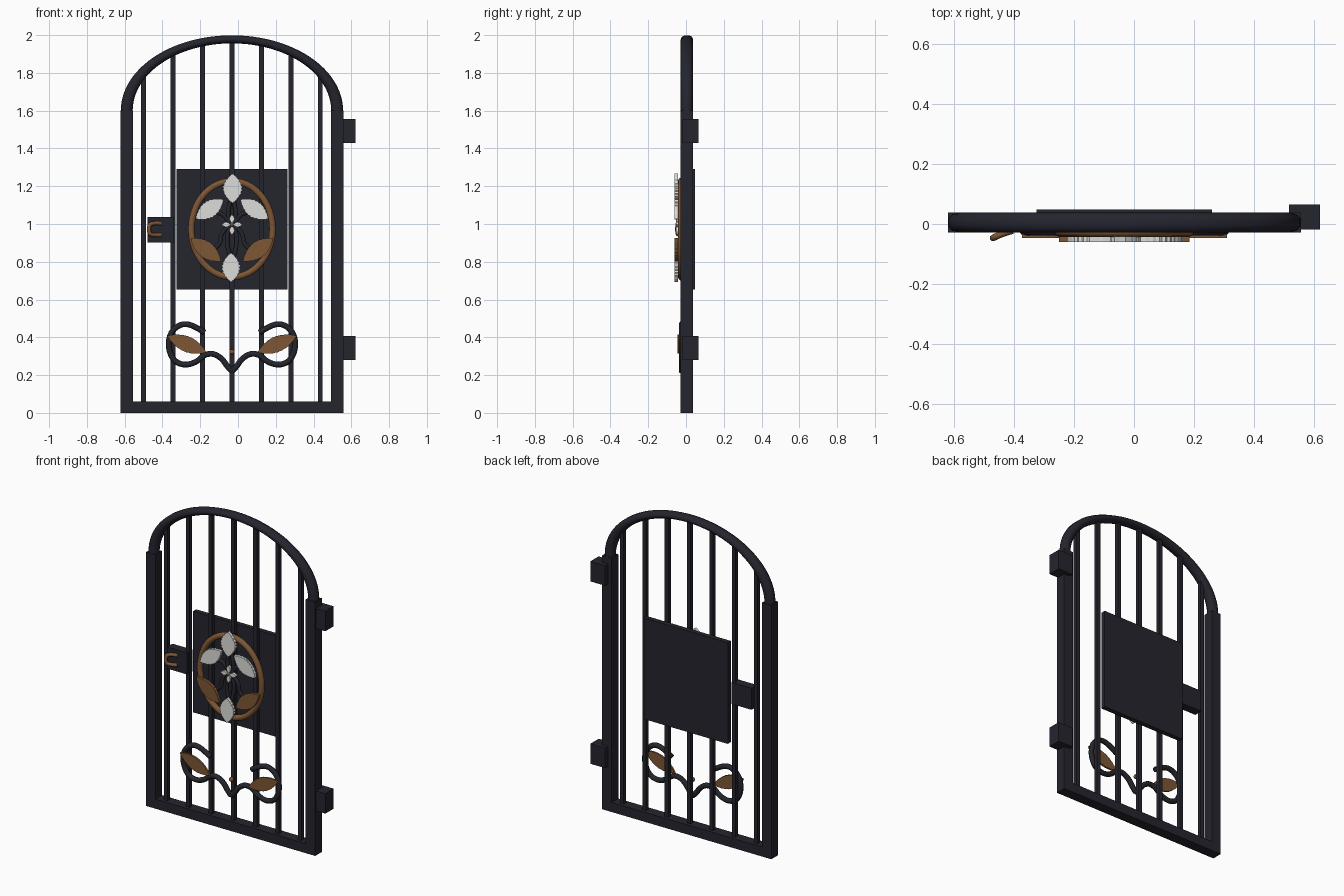
import bpy, bmesh, math
from mathutils import Vector

cube = bpy.data.objects.get("Cube")
if cube:
    bpy.data.objects.remove(cube)

CX, CY = -0.032, 0.005      # middle of the gate leaf


def material(name, rgb):
    m = bpy.data.materials.new(name)
    m.use_nodes = True
    m.diffuse_color = (*rgb, 1)
    m.node_tree.nodes["Principled BSDF"].inputs["Base Color"].default_value = (*rgb, 1)
    return m


iron = material("dark iron", (0.018, 0.018, 0.027))
copper = material("copper", (0.21, 0.095, 0.035))
white = material("white enamel", (0.72, 0.72, 0.71))


def link(name, data, mat):
    data.materials.append(mat)
    ob = bpy.data.objects.new(name, data)
    bpy.context.collection.objects.link(ob)
    return ob


def finish(name, bm, mat):
    bmesh.ops.recalc_face_normals(bm, faces=bm.faces)
    me = bpy.data.meshes.new(name)
    bm.to_mesh(me)
    bm.free()
    return link(name, me, mat)


def box(name, x, y, z, mat=iron):
    """Box from (low, high) pairs along each axis."""
    bm = bmesh.new()
    bmesh.ops.create_cube(bm, size=1)
    for v in bm.verts:
        v.co = [r[0] if c < 0 else r[1] for c, r in zip(v.co, (x, y, z))]
    return finish(name, bm, mat)


def tube(name, points, radius, mat=iron, closed=False, smooth=True):
    """Round rod along the given points."""
    cu = bpy.data.curves.new(name, "CURVE")
    cu.dimensions = "3D"
    cu.bevel_depth = radius
    cu.bevel_resolution = 3
    cu.use_fill_caps = True
    sp = cu.splines.new("NURBS" if smooth else "POLY")
    sp.points.add(len(points) - 1)
    for p, co in zip(sp.points, points):
        p.co = (*co, 1)
    sp.use_cyclic_u = closed
    sp.use_endpoint_u = True
    sp.order_u = 3
    sp.resolution_u = 8
    sp.use_smooth = True
    return link(name, cu, mat)


def leaf(name, base, tip, width, front, back, mat, teeth=0.0, steps=18):
    """Flat pointed leaf between two (x, z) points, with a toothed edge."""
    a, b = Vector(base), Vector(tip)
    side = Vector((a.y - b.y, b.x - a.x)).normalized()
    outline = []
    for s in (1, -1):
        for i in range(steps):
            t = i / steps if s > 0 else 1 - i / steps
            w = width / 2 * math.sin(math.pi * t) ** 0.85 * (1 + teeth * (-1) ** i)
            outline.append(a.lerp(b, t) + side * w * s)
    bm = bmesh.new()
    face = bm.faces.new([bm.verts.new((p.x, front, p.y)) for p in outline])
    ext = bmesh.ops.extrude_face_region(bm, geom=[face])["geom"]
    bmesh.ops.translate(bm, vec=(0, back - front, 0),
                        verts=[g for g in ext if isinstance(g, bmesh.types.BMVert)])
    return finish(name, bm, mat)


def ball(name, co, r, mat):
    bm = bmesh.new()
    bmesh.ops.create_uvsphere(bm, u_segments=16, v_segments=10, radius=r)
    bmesh.ops.translate(bm, verts=bm.verts, vec=co)
    for f in bm.faces:
        f.smooth = True
    return finish(name, bm, mat)


# Frame: posts, bottom rail and arch flattened in height
HALF, T, SPRING, SQUASH = 0.557, 0.033, 1.6, 0.678
depth = (CY - T, CY + T)
for label, s in (("left", 1), ("right", -1)):
    c = CX + s * HALF
    box(label + "_post", (c - T, c + T), depth, (0, SPRING))
box("bottom_rail", (CX - HALF, CX + HALF), depth, (0, 0.06))
arc = [math.pi * i / 48 for i in range(49)]
arch = tube("arch", [(HALF * math.cos(t), 0, HALF * math.sin(t)) for t in arc], T, smooth=False)
arch.location = (CX, CY, SPRING)
arch.scale.z = SQUASH

# Upright bars reaching into the arch
for i in range(-3, 4):
    dx = i * 0.156
    top = SPRING + SQUASH * math.sqrt(HALF ** 2 - dx ** 2)
    box(f"bar_{i + 4}", (CX + dx - 0.0125, CX + dx + 0.0125),
        (CY - 0.0125, CY + 0.0125), (0.03, top))

# Hinges, back plate and lock
for label, z in (("upper", 1.493), ("lower", 0.343)):
    box(label + "_hinge", (0.518, 0.622), (-0.018, 0.065), (z - 0.063, z + 0.063))
box("back_plate", (CX - 0.293, CX + 0.293), (0.018, 0.048), (0.652, 1.29))
box("lock_box", (-0.48, -0.34), (-0.022, 0.032), (0.902, 1.038))
handle = [(-0.405, -0.022, 1.003), (-0.435, -0.03, 1.006), (-0.468, -0.045, 1.0),
          (-0.472, -0.047, 0.972), (-0.468, -0.045, 0.945),
          (-0.435, -0.03, 0.94), (-0.405, -0.022, 0.943)]
tube("lock_handle", handle, 0.011, copper)

# Medallion: oval ring, stems and leaves
MZ = 0.973
turn = [2 * math.pi * i / 64 for i in range(64)]
tube("medallion_ring", [(CX + 0.215 * math.cos(t), -0.025, MZ + 0.254 * math.sin(t))
                        for t in turn], 0.018, copper, closed=True, smooth=False)
F, B = -0.06, -0.042
leaf("top_leaf", (CX + 0.003, 1.11), (CX + 0.003, 1.267), 0.1, F, B, white, 0.05)
leaf("bottom_leaf", (CX - 0.005, 0.848), (CX - 0.005, 0.692), 0.095, F, B, white, 0.05)
for label, s in (("left", 1), ("right", -1)):
    leaf(label + "_upper_leaf", (CX + s * 0.045, 1.13), (CX + s * 0.192, 1.027),
         0.088, F, B, white, 0.05)
    leaf(label + "_lower_leaf", (CX + s * 0.058, 0.803), (CX + s * 0.218, 0.925),
         0.088, F, B, copper, 0.03)
    for part, path in (
            ("upper_stem", [(0.01, 1.0), (0.04, 1.05), (0.08, 1.06), (0.12, 1.08)]),
            ("lower_stem", [(0.01, 0.99), (0.06, 0.96), (0.06, 0.88), (0.13, 0.85)]),
            ("top_stem", [(0.01, 0.99), (0.03, 1.04), (0.01, 1.12)]),
            ("bottom_stem", [(0.01, 0.99), (0.04, 0.92), (0.01, 0.83)])):
        tube(f"{label}_{part}", [(CX + s * x, -0.03, z) for x, z in path], 0.012)

# Small blossom in the middle
BZ = 0.997
for i in range(4):
    a = math.pi / 2 * i
    d = Vector((math.cos(a), math.sin(a)))
    c = Vector((CX, BZ))
    leaf(f"petal_{i + 1}", c + d * 0.008, c + d * 0.053, 0.026, -0.052, -0.035, white)
ball("blossom_centre", (CX, -0.046, BZ), 0.011, copper)

# Lower scrolls with a leaf in each curl
scroll = [(0, 0.22), (0.025, 0.245), (0.05, 0.285), (0.095, 0.315), (0.145, 0.31),
          (0.185, 0.27), (0.25, 0.25), (0.31, 0.275), (0.34, 0.35), (0.325, 0.43),
          (0.265, 0.475), (0.2, 0.462), (0.145, 0.425)]
for label, s in (("left", 1), ("right", -1)):
    tube(label + "_scroll", [(CX + s * x, -0.022, z) for x, z in scroll], 0.016)
    leaf(label + "_scroll_leaf", (CX + s * 0.135, 0.32), (CX + s * 0.342, 0.408),
         0.082, -0.046, -0.034, copper, 0.02)
ball("scroll_bead", (CX, -0.02, 0.323), 0.014, copper)
